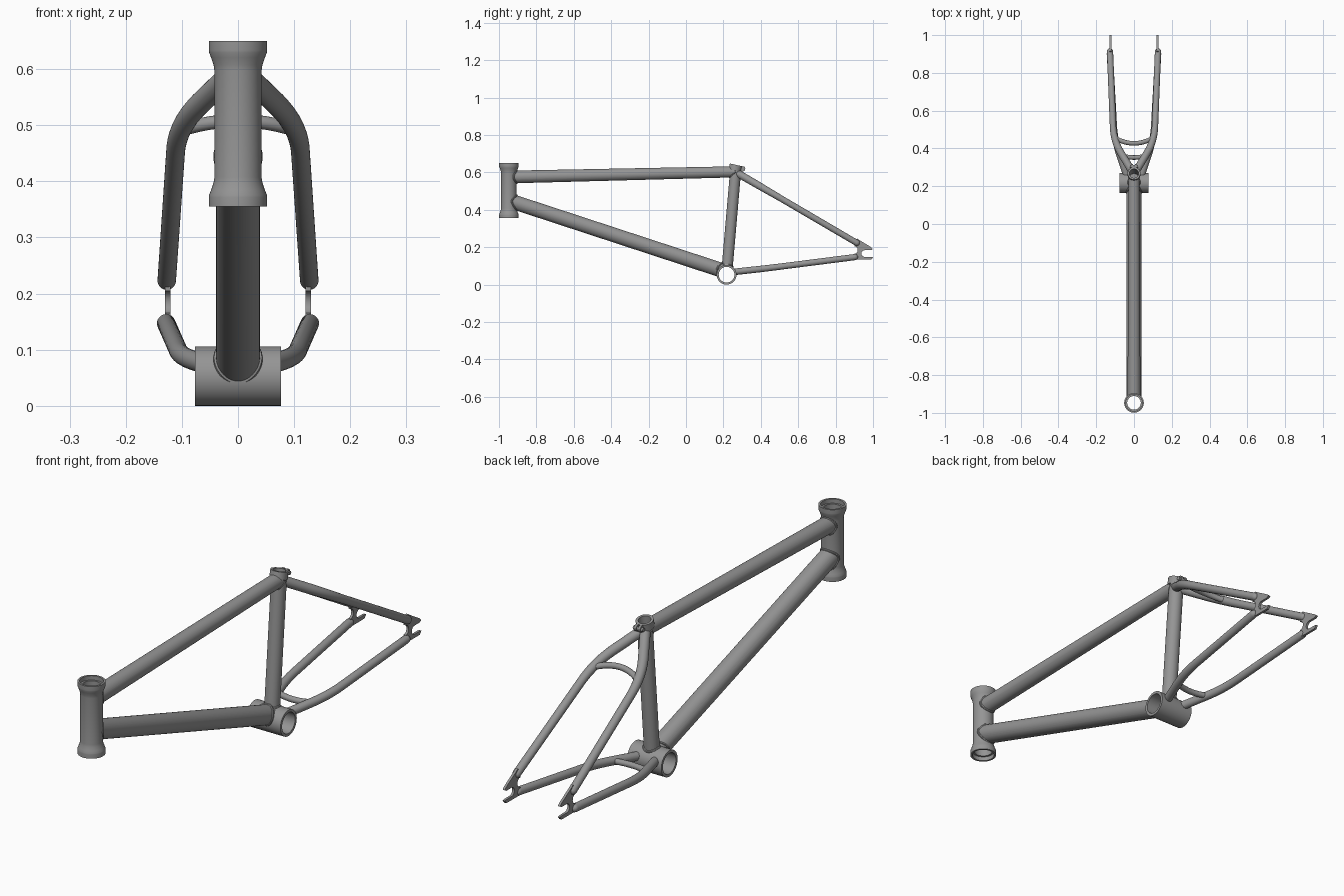
import bpy
import bmesh
from math import cos, sin, pi, sqrt
from mathutils import Vector as V, Matrix

cube = bpy.data.objects.get("Cube")
if cube:
    bpy.data.objects.remove(cube, do_unlink=True)

X, Y, Z = V((1, 0, 0)), V((0, 1, 0)), V((0, 0, 1))

grey = bpy.data.materials.new("frame_grey")
grey.use_nodes = True
grey.diffuse_color = (0.3, 0.3, 0.3, 1)
grey.node_tree.nodes["Principled BSDF"].inputs["Base Color"].default_value = (0.3, 0.3, 0.3, 1)


def finish(name, bm):
    bmesh.ops.recalc_face_normals(bm, faces=bm.faces[:])
    mesh = bpy.data.meshes.new(name)
    bm.to_mesh(mesh)
    bm.free()
    mesh.materials.append(grey)
    ob = bpy.data.objects.new(name, mesh)
    bpy.context.collection.objects.link(ob)
    return ob


def skin(bm, rings, closed, caps):
    """Bridge a list of vertex rings with quads."""
    n = len(rings[0])
    for i in range(len(rings) if closed else len(rings) - 1):
        a, b = rings[i], rings[(i + 1) % len(rings)]
        for j in range(n):
            k = (j + 1) % n
            bm.faces.new((a[j], a[k], b[k], b[j]))
    if caps:
        bm.faces.new(rings[0])
        bm.faces.new(rings[-1])


def sweep(name, path, r0, r1=None, ref=X, sides=32, closed=False, round_end=False):
    """Round tube along a path, tapering from r0 to r1."""
    path = [V(p) for p in path]
    r1 = r0 if r1 is None else r1
    n = len(path)
    radii = [r0 + (r1 - r0) * i / (n - 1) for i in range(n)]
    if round_end:
        end, d = path[-1], (path[-1] - path[-2]).normalized()
        for a in (0.4, 0.8, 1.2, 1.45):
            path.append(end + d * r1 * sin(a))
            radii.append(r1 * cos(a))
        n = len(path)
    bm = bmesh.new()
    rings = []
    for i, p in enumerate(path):
        before = path[i - 1] if closed or i else p
        after = path[(i + 1) % n] if closed or i < n - 1 else p
        t = (after - before).normalized()
        u = (ref - t * ref.dot(t)).normalized()
        w = t.cross(u)
        rings.append([bm.verts.new(p + (u * cos(a) + w * sin(a)) * radii[i])
                      for a in (2 * pi * j / sides for j in range(sides))])
    skin(bm, rings, closed, not closed)
    return finish(name, bm)


def fillet(points, size, steps=10):
    """Round every inner corner of a polyline."""
    pts = [V(p) for p in points]
    out = [pts[0]]
    for a, p, b in zip(pts, pts[1:], pts[2:]):
        s, e = p + (a - p).normalized() * size, p + (b - p).normalized() * size
        for i in range(steps + 1):
            t = i / steps
            out.append(s * (1 - t) ** 2 + p * 2 * t * (1 - t) + e * t * t)
    return out + [pts[-1]]


def lathe(name, profile, centre, axis, sides=48):
    """Revolve a closed (radius, height) profile around an axis."""
    turn = Z.rotation_difference(axis).to_matrix()
    bm = bmesh.new()
    rings = []
    for i in range(sides):
        a = 2 * pi * i / sides
        rings.append([bm.verts.new(V(centre) + turn @ V((r * cos(a), r * sin(a), h)))
                      for r, h in profile])
    skin(bm, rings, True, False)
    return finish(name, bm)


def weld(name, start, end, r, axis, host_r, bead=0.005):
    """Bead where a tube, starting on a host cylinder's axis, leaves its wall."""
    start, d = V(start), (V(end) - V(start)).normalized()
    side = d.cross(axis).normalized()
    up = side.cross(d)
    slope = (d - axis * d.dot(axis)).length
    loop = []
    for i in range(48):
        a = 2 * pi * i / 48
        p = side * r * cos(a) + up * r * sin(a)
        flat = p - axis * p.dot(axis)
        along = d - axis * d.dot(axis)
        b = flat.dot(along)
        root = sqrt(max(0, b * b - slope ** 2 * (flat.length_squared - host_r ** 2)))
        loop.append(start + p + d * (root - b) / slope ** 2)
    return sweep(name, loop, bead, ref=d, sides=8, closed=True)


# Main joints of the frame
head_top, head_low = (0, -0.947, 0.575), (0, -0.947, 0.45)
bottom, seat_top = V((0, 0.217, 0.053)), V((0, 0.267, 0.63))
down_end = (0, 0.217, 0.068)
top_end = (0, 0.265, 0.603)
seat_dir = (seat_top - bottom).normalized()

# Hidden cutters that keep the bores open
bores = {
    "shell": sweep("shell_bore", [(-0.2, *bottom.yz), (0.2, *bottom.yz)], 0.042, ref=Z, sides=48),
    "head": sweep("head_bore", [(0, -0.947, 0.3), (0, -0.947, 0.7)], 0.036, sides=48),
    "seat": sweep("seat_bore", [bottom + seat_dir * 0.3, bottom + seat_dir * 0.7], 0.024),
}
for cutter in bores.values():
    cutter.hide_render = True
    cutter.hide_viewport = False


def bore(ob, *keys):
    bpy.context.view_layer.objects.active = ob
    for key in keys:
        mod = ob.modifiers.new(key, 'BOOLEAN')
        mod.operation, mod.solver, mod.object = 'DIFFERENCE', 'EXACT', bores[key]
        bpy.ops.object.modifier_apply(modifier=mod.name)


# Head tube with flared cups and counterbored ends
half = [(0.042, 0.095), (0.0435, 0.105), (0.048, 0.118), (0.0515, 0.127), (0.052, 0.131),
        (0.052, 0.1475), (0.044, 0.1475), (0.044, 0.13), (0.036, 0.13)]
lathe("head_tube", half + [(r, -h) for r, h in reversed(half)], (0, -0.947, 0.5025), Z)

# Bottom bracket shell
lathe("bottom_bracket_shell", [(0.053, -0.077), (0.053, 0.077), (0.042, 0.077), (0.042, -0.077)],
      bottom, X)

# Front triangle
bore(sweep("down_tube", [head_low, down_end], 0.039, sides=48), "head", "shell")
bore(sweep("top_tube", [head_top, top_end], 0.034, 0.0295, sides=48), "head", "seat")
bore(sweep("seat_tube", [bottom, seat_top], 0.0295, sides=48), "shell", "seat")

# Weld beads
weld("weld_head_down", head_low, down_end, 0.039, Z, 0.042)
weld("weld_head_top", head_top, top_end, 0.034, Z, 0.042)
weld("weld_shell_down", down_end, head_low, 0.039, X, 0.053)
weld("weld_shell_seat", bottom, seat_top, 0.0295, X, 0.053)
weld("weld_seat_top", top_end, head_top, 0.0295, seat_dir, 0.0295, 0.003)

# Seat clamp collar with ears and bolt
bore(sweep("seat_collar", [(0, 0.261, 0.61), (0, 0.268, 0.64)], 0.034, sides=40), "seat")
for s, side in ((1, "left"), (-1, "right")):
    sweep("clamp_ear_" + side, [(s * 0.004, 0.303, 0.619), (s * 0.014, 0.303, 0.619)],
          0.014, ref=Z, sides=20)
sweep("clamp_bolt", [(-0.022, 0.305, 0.618), (0.022, 0.305, 0.618)], 0.008, ref=Z, sides=16)

# Dropout outline: upper arm, open axle slot, lower arm, relief between the stays
slot = [(0.956 - 0.018 * sin(pi * i / 10), 0.166 + 0.018 * cos(pi * i / 10)) for i in range(11)]
relief = [(0.90 + 0.018 * sin(pi * i / 8), 0.185 - 0.02 * cos(pi * i / 8)) for i in range(9)]
outline = ([(0.90, 0.23), (0.915, 0.246), (0.93, 0.236), (0.99, 0.2), (1.0, 0.19), (0.99, 0.184)]
           + slot + [(0.99, 0.148), (1.0, 0.146), (0.99, 0.133), (0.90, 0.133)] + relief)

# Rear triangle, both sides
for s, side in ((1, "left"), (-1, "right")):
    stay = [(s * 0.01, 0.278, 0.594), (s * 0.108, 0.44, 0.5), (s * 0.127, 0.913, 0.223)]
    bore(sweep("seat_stay_" + side, fillet(stay, 0.09), 0.02, 0.0165, sides=28, round_end=True),
         "seat")
    chain = [(s * 0.034, 0.24, 0.066), (s * 0.102, 0.44, 0.088), (s * 0.128, 0.903, 0.147)]
    bore(sweep("chain_stay_" + side, fillet(chain, 0.08), 0.0175, 0.0165, sides=28,
               round_end=True), "shell")
    bm = bmesh.new()
    face = bm.faces.new([bm.verts.new((s * 0.125 - 0.005, y, z)) for y, z in outline])
    new = bmesh.ops.extrude_face_region(bm, geom=[face])["geom"]
    bmesh.ops.translate(bm, vec=X * 0.01, verts=[v for v in new if isinstance(v, bmesh.types.BMVert)])
    finish("dropout_" + side, bm)


def bridge(name, half_width, y, z, rise, r):
    """Arched cross tube between a pair of stays."""
    pts = [V((half_width * t, y, z)) + V(rise) * (1 - t * t)
           for t in (i / 8 - 1 for i in range(17))]
    return sweep(name, pts, r, ref=Z, sides=20)


bridge("seat_stay_bridge", 0.1, 0.455, 0.492, (0, -0.028, 0.016), 0.012)
bridge("chain_stay_bridge", 0.074, 0.365, 0.08, (0, -0.013, -0.002), 0.012)

# Remove spent cutters and smooth the round parts
for cutter in bores.values():
    bpy.data.objects.remove(cutter, do_unlink=True)
for ob in bpy.data.objects:
    ob.select_set(ob.type == 'MESH')
bpy.context.view_layer.objects.active = bpy.data.objects["head_tube"]
bpy.ops.object.shade_smooth_by_angle(angle=0.6)
